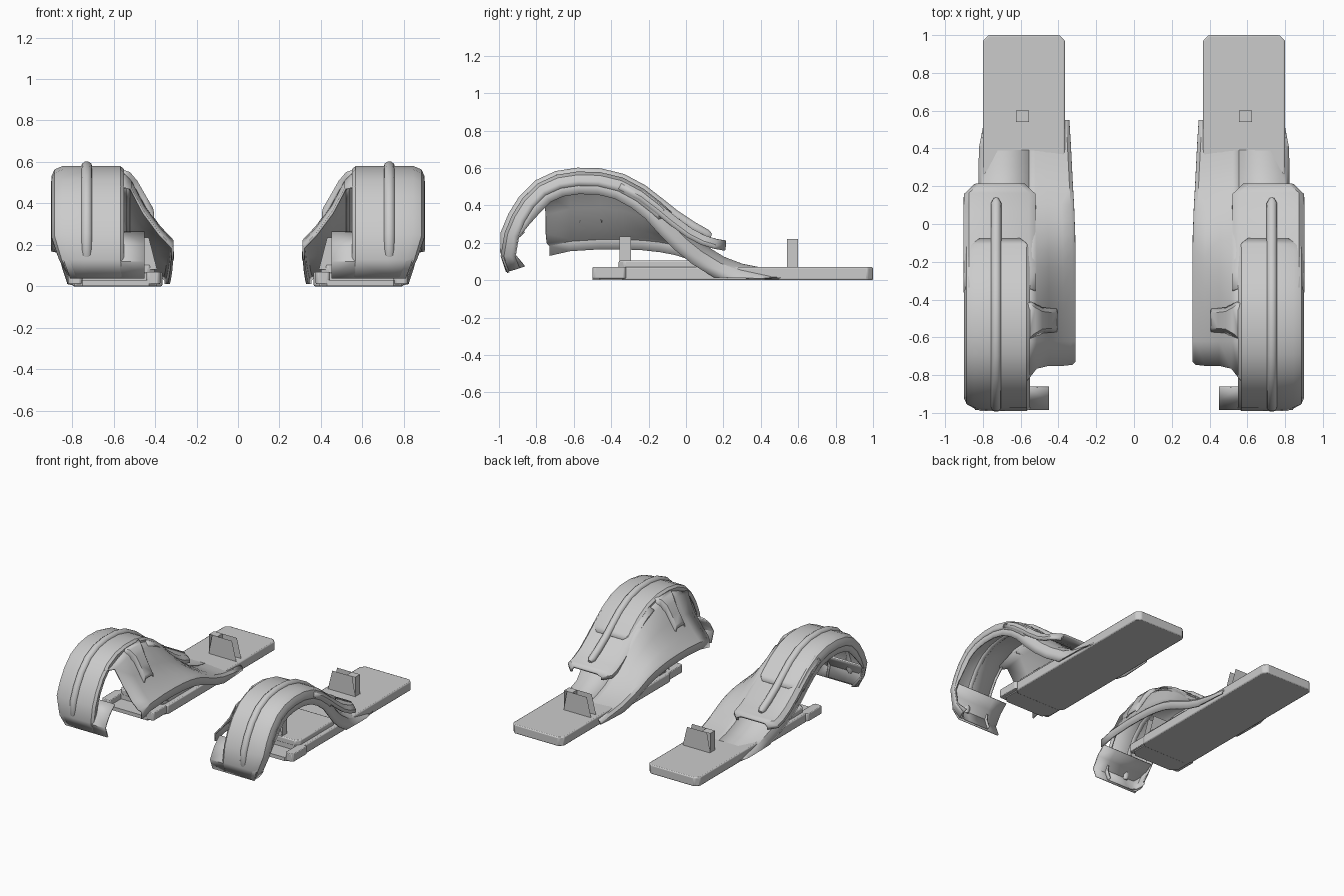
import bpy, bmesh, math
from mathutils import Vector

if "Cube" in bpy.data.objects:
    bpy.data.objects.remove(bpy.data.objects["Cube"])


def finish(name, bm, thick=0.0, bevel=0.0, angle=35):
    bmesh.ops.recalc_face_normals(bm, faces=bm.faces)
    me = bpy.data.meshes.new(name)
    bm.to_mesh(me)
    bm.free()
    ob = bpy.data.objects.new(name, me)
    bpy.context.collection.objects.link(ob)
    bpy.ops.object.select_all(action='DESELECT')
    ob.select_set(True)
    bpy.context.view_layer.objects.active = ob
    bpy.ops.object.shade_smooth_by_angle(angle=math.radians(angle))
    if thick:
        m = ob.modifiers.new("thickness", 'SOLIDIFY')
        m.thickness, m.offset = thick, 0
    if bevel:
        m = ob.modifiers.new("bevel", 'BEVEL')
        m.width, m.segments = bevel, 2
    ob.modifiers.new("pair", 'MIRROR').use_mirror_merge = False
    return ob


def loft(name, rows, thick=0.012):
    bm = bmesh.new()
    vs = [[bm.verts.new(p) for p in r] for r in rows]
    for a, b in zip(vs, vs[1:]):
        for i in range(len(a) - 1):
            bm.faces.new((a[i], a[i + 1], b[i + 1], b[i]))
    return finish(name, bm, thick)


def strip_rows(path, section):
    # section(y, z) gives (x, inset below the path) pairs
    rows = []
    for i, p in enumerate(path):
        a, b = Vector(path[max(i - 1, 0)]), Vector(path[min(i + 1, len(path) - 1)])
        t = (b - a).normalized()
        n = Vector((-t.y, t.x))
        rows.append([(x, p[0] - n.x * d, max(p[1] - n.y * d, 0.012)) for x, d in section(*p)])
    return rows


def prism(name, outline, z0, z1, bevel=0.0):
    bm = bmesh.new()
    f = bm.faces.new([bm.verts.new((x, y, z0)) for x, y in outline])
    r = bmesh.ops.extrude_face_region(bm, geom=[f])
    bmesh.ops.translate(bm, verts=[v for v in r['geom'] if isinstance(v, bmesh.types.BMVert)],
                        vec=(0, 0, z1 - z0))
    return finish(name, bm, bevel=bevel)


def chamfered(x0, x1, y0, y1, c):
    return [(x0 + c, y0), (x1 - c, y0), (x1, y0 + c), (x1, y1 - c),
            (x1 - c, y1), (x0 + c, y1), (x0, y1 - c), (x0, y0 + c)]


# Running board, raised step and front clips
prism("running_board", chamfered(.365, .8, -.36, 1, .03), 0, .07, .008)
prism("board_step", chamfered(.4, .77, -.36, .1, .03), .06, .105, .008)
prism("board_nose", chamfered(.39, .79, -.5, -.3, .04), .002, .03)
for x in (.41, .785):
    prism("front_clip", chamfered(x - .035, x + .035, -.5, -.32, .012), .01, .07, .005)

# Arch profile shared by the fender layers
arch = [(-.957, .045), (-.985, .13), (-.965, .25), (-.925, .345), (-.87, .433), (-.79, .512),
        (-.69, .558), (-.58, .575), (-.46, .572), (-.34, .543), (-.23, .484), (-.14, .414)]

# Main fender skin running down onto the board
tail = [(-.06, .325), (.02, .245), (.1, .18), (.2, .118), (.3, .08), (.42, .056), (.52, .042)]


def taper(z):
    return .075 * min(max((.2 - z) / .15, 0), 1)


def front_taper(y, z):
    return taper(z) if y < -.9 else 0


def skin_section(y, z):
    xo = .89 - .072 * min(max((y + .1) / .3, 0), 1) - .02 * max(y - .4, 0) / .12 - front_taper(y, z)
    depth = .075 if y < -.96 else .1 if y < -.9 else .115
    up = .016 * min(max((y + .2) / .2, 0), 1)
    return [(xo, depth), (xo, .07), (xo - .015, .035), (xo - .05, .016), (.72, .014 - up), (.555, .014 - up)]


loft("fender_skin", strip_rows(arch + tail, skin_section))

# Inner skirt: y, top z, edge z, edge x
rows = []
for y, zt, zi, xi in [(-.75, .52, .2, .316), (-.62, .555, .225, .316), (-.46, .558, .235, .316),
                      (-.34, .528, .235, .316), (-.23, .47, .23, .316), (-.14, .404, .22, .316),
                      (-.06, .325, .205, .317), (.02, .247, .18, .32), (.1, .182, .145, .323),
                      (.2, .12, .105, .329), (.3, .082, .075, .334), (.42, .058, .055, .34),
                      (.55, .04, .042, .348)]:
    d, w = zt - zi, .57 - xi
    front = y == -.75
    rows.append([(.57, -.83 if front else y, .475 if front else zt),
                 (.57 - .2 * w, y - (.015 if front else 0), zt - .15 * d), (.57 - .45 * w, y, zt - .52 * d),
                 (.57 - .75 * w, y, zt - .84 * d), (xi + .015, y + (.005 if front else 0), zi),
                 (xi, y + (.02 if front else 0), zi - .015),
                 (xi, y + (.02 if front else 0), max(zi - .07, .012))])
loft("inner_skirt", rows)


# Outer fender cap with a clipped rear edge
def cap_section(y, z):
    k = .035 if y > -.09 else 0
    xo = .894 - k - front_taper(y, z)
    return [(xo, .07), (xo, .045), (xo - .012, .016), (xo - .05, 0), (.72, 0),
            (.57 + k, 0), (.556 + k, .012), (.556 + k, .035)]


loft("fender_cap", strip_rows(arch + [(-.11, .387), (-.08, .36)], cap_section), .012)

# Rear tongue below the cap, lifting away from the skin
tongue = [(-.34, .527), (-.23, .466), (-.14, .398), (-.06, .332), (.03, .266), (.1, .23), (.16, .212), (.21, .203)]


def tongue_section(y, z):
    k = .055 if y > .2 else 0
    return [(.892 - k, .045), (.892 - k, .025), (.87 - k, 0), (.56 + k, 0), (.53 + k, .02), (.53 + k, .04)]


loft("rear_tongue", strip_rows(tongue, tongue_section), .02)

# Front flap inside the fender tip
loft("front_flap", [[(.45, y, z), (.56, y, z), (xo, y, z)] for y, z, xo in
                    ((-.95, .04, .81), (-.98, .12, .84), (-.93, .2, .87), (-.865, .26, .88))])

# Central rail along the top of the fender
cu = bpy.data.curves.new("center_rail", 'CURVE')
cu.dimensions, cu.bevel_depth, cu.bevel_resolution, cu.use_fill_caps = '3D', .028, 3, True
path = [(-.965, .12), (-.967, .15)] + arch[2:] + [(-.06, .35), (.03, .29), (.11, .245), (.135, .236)]
sp = cu.splines.new('POLY')
sp.points.add(len(path) - 1)
for i, (p, (y, z)) in enumerate(zip(sp.points, path)):
    p.co = (.73, y, z, 1)
    p.radius = .5 if i in (0, len(path) - 1) else 1
rail = bpy.data.objects.new("center_rail", cu)
bpy.context.collection.objects.link(rail)
rail.modifiers.new("pair", 'MIRROR').use_mirror_merge = False

# Flared brace on the skirt
loft("skirt_brace", [[(x, -.51 - w - .02, z - .04), (x, -.51 - w, z), (x, -.51 + w, z), (x, -.51 + w + .02, z - .04)]
                     for x, z, w in ((.562, .56, .09), (.525, .547, .065), (.49, .505, .045),
                                     (.45, .435, .04), (.415, .375, .04), (.41, .35, .04))])

# Upright tabs: a narrow channel with tapered side plates
for name, y, z0, z1 in (("rear_tab", .57, .06, .22), ("front_tab", -.325, .08, .235)):
    bm = bmesh.new()
    for yy in (y - .03, y + .03):
        bm.faces.new([bm.verts.new(c) for c in ((.39, yy, z0), (.63, yy, z0), (.6, yy, z1), (.43, yy, z1))])
    x0, x1, a, b = .555, .625, y - .03, y + .03
    for q in ([(x0, a, z1), (x1, a, z1), (x1, b, z1), (x0, b, z1)],
              [(x0, a, z0), (x0, b, z0), (x0, b, z1), (x0, a, z1)],
              [(x1, a, z0), (x1, b, z0), (x1, b, z1), (x1, a, z1)]):
        bm.faces.new([bm.verts.new(c) for c in q])
    finish(name, bm)
